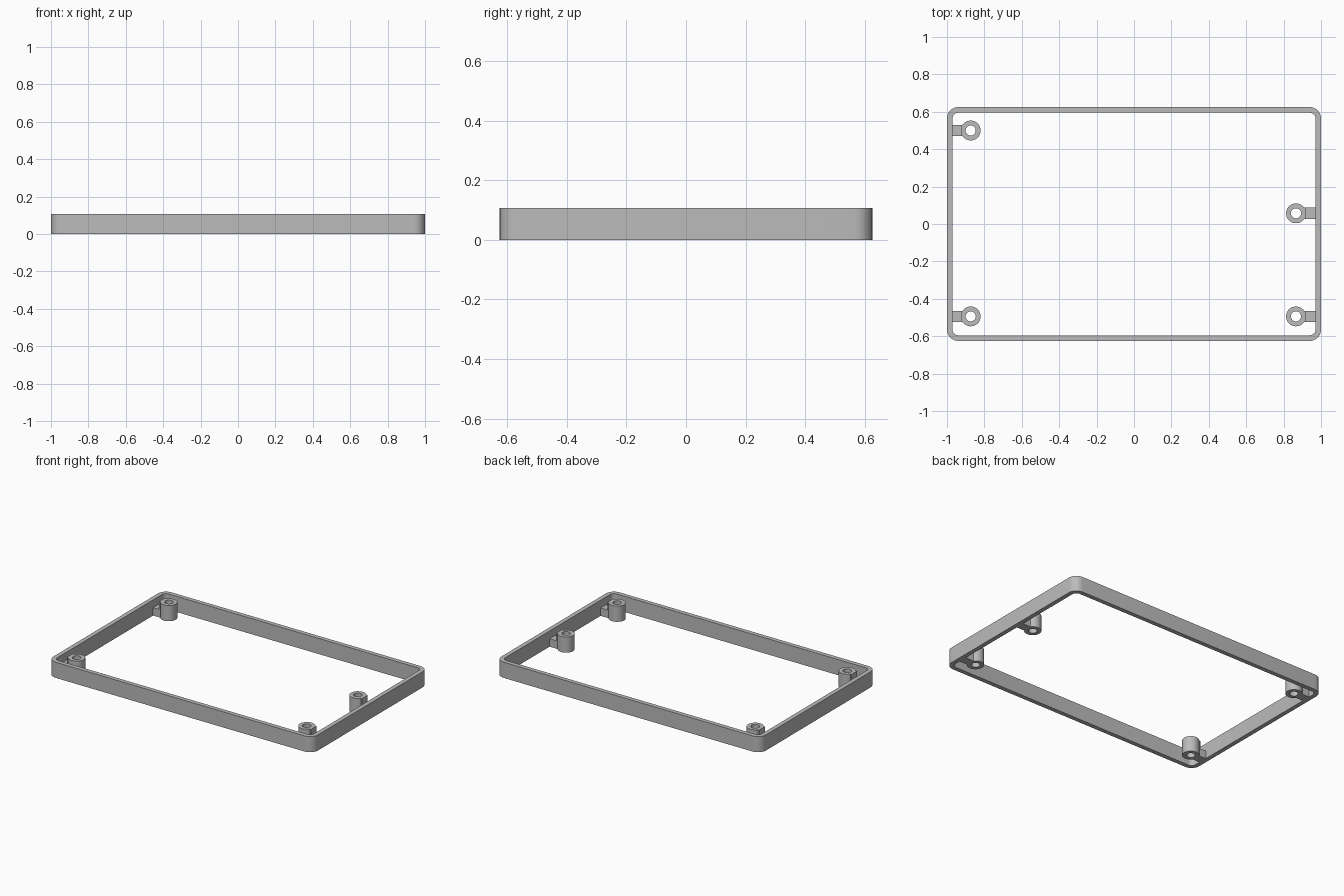
import bpy, bmesh, math

cube = bpy.data.objects.get("Cube")
if cube:
    bpy.data.objects.remove(cube, do_unlink=True)

grey = bpy.data.materials.new("plain_grey")
grey.use_nodes = True
COLOUR = (0.5, 0.5, 0.5, 1)
grey.diffuse_color = COLOUR
grey.node_tree.nodes["Principled BSDF"].inputs["Base Color"].default_value = COLOUR

HEIGHT, WALL = 0.107, 0.03


def rounded_rect(half_x, half_y, radius, steps=8):
    """Outline of a rectangle with rounded corners."""
    pts = []
    for i, (sx, sy) in enumerate([(1, 1), (-1, 1), (-1, -1), (1, -1)]):
        for k in range(steps + 1):
            a = (i + k / steps) * math.pi / 2
            pts.append((sx * (half_x - radius) + radius * math.cos(a),
                        sy * (half_y - radius) + radius * math.sin(a)))
    return pts


def circle(cx, cy, radius, steps=40):
    return [(cx + radius * math.cos(k * math.tau / steps),
             cy + radius * math.sin(k * math.tau / steps)) for k in range(steps)]


def finish(name, bm):
    bmesh.ops.recalc_face_normals(bm, faces=bm.faces)
    mesh = bpy.data.meshes.new(name)
    bm.to_mesh(mesh)
    bm.free()
    mesh.materials.append(grey)
    obj = bpy.data.objects.new(name, mesh)
    bpy.context.collection.objects.link(obj)
    bpy.ops.object.select_all(action="DESELECT")
    obj.select_set(True)
    bpy.context.view_layer.objects.active = obj
    bpy.ops.object.shade_smooth_by_angle(angle=math.radians(35))


def tube(name, outer, inner, top):
    """Upright ring between two outlines with equal point counts."""
    bm = bmesh.new()
    loops = [[bm.verts.new((x, y, z)) for x, y in outline]
             for outline, z in ((outer, 0), (outer, top), (inner, top), (inner, 0))]
    n = len(outer)
    for i in range(4):
        a, b = loops[i], loops[(i + 1) % 4]
        for k in range(n):
            m = (k + 1) % n
            bm.faces.new((a[k], a[m], b[m], b[k]))
    finish(name, bm)


def box(name, x0, x1, y, half_width, top):
    """Upright box standing on the ground between two x positions."""
    bm = bmesh.new()
    bmesh.ops.create_cube(bm, size=1)
    for v in bm.verts:
        v.co = ((x0 + x1) / 2 + v.co.x * (x1 - x0),
                y + v.co.y * 2 * half_width, (v.co.z + 0.5) * top)
    finish(name, bm)


# Open rectangular frame
tube("frame", rounded_rect(1, 0.625, 0.06),
     rounded_rect(1 - WALL, 0.625 - WALL, 0.03), HEIGHT)

# Screw posts, each joined to the side wall by a stepped tab
RADIUS, HOLE = 0.053, 0.027
posts = {"back_right": (-0.873, 0.5), "front_right": (-0.873, -0.494),
         "middle_left": (0.866, 0.057), "front_left": (0.866, -0.494)}
for place, (x, y) in posts.items():
    side = math.copysign(1, x)
    tube(place + "_post", circle(x, y, RADIUS), circle(x, y, HOLE), HEIGHT)
    edge = abs(x) + RADIUS
    spans = {"_post_web": (edge - 0.018, edge, HEIGHT),
             "_tab": (edge - 0.005, 1 - WALL / 2, HEIGHT / 2)}
    for part, (near, far, top) in spans.items():
        x0, x1 = sorted((side * near, side * far))
        box(place + part, x0, x1, y, 0.03, top)
